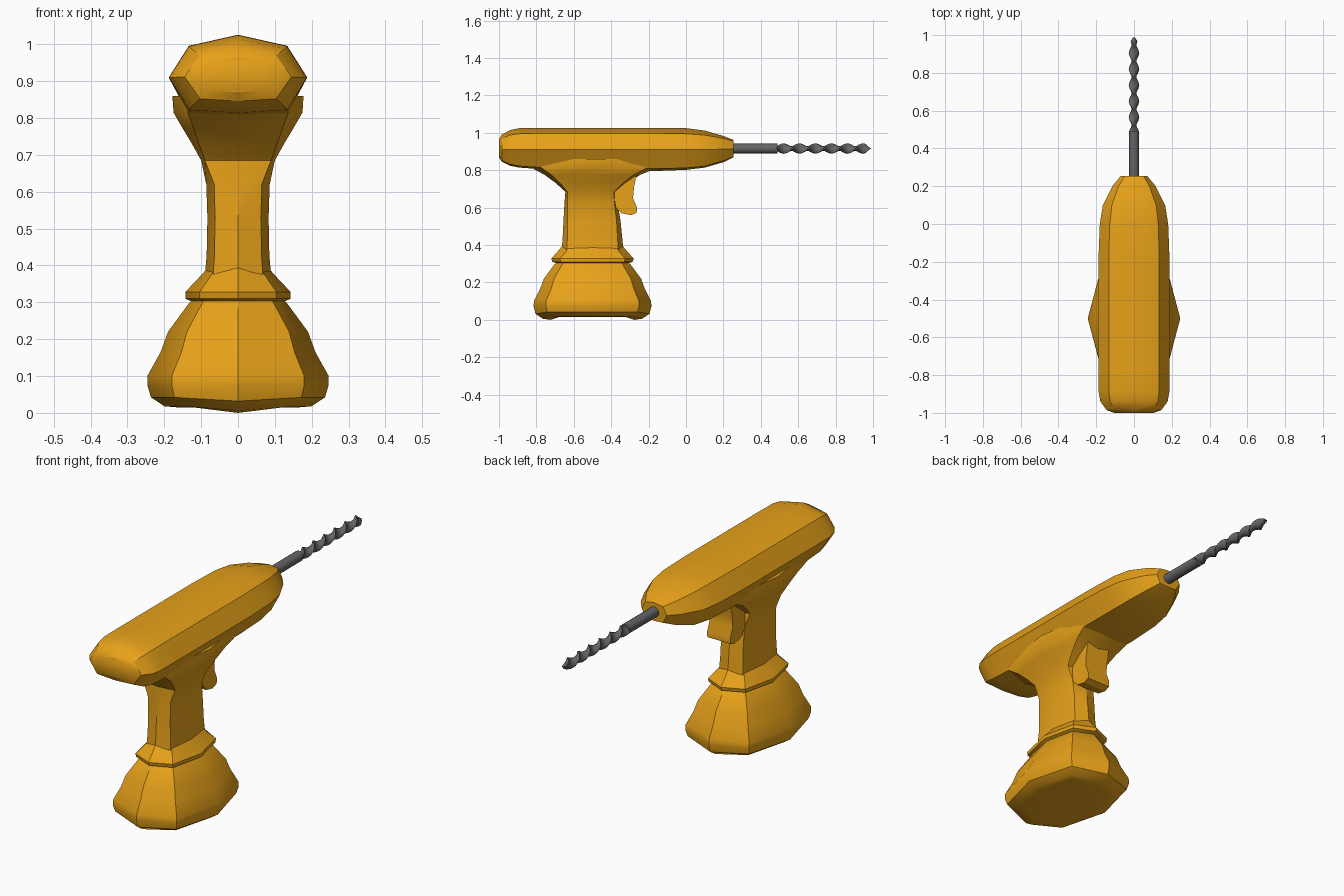
import bpy, bmesh, math


def material(name, color):
    m = bpy.data.materials.new(name)
    m.diffuse_color = color
    return m


ORANGE = material("orange_plastic", (0.80, 0.36, 0.01, 1))
STEEL = material("dark_steel", (0.13, 0.13, 0.135, 1))


def loft(name, rings, mat, angle=30):
    """Skin a list of equal-length rings of points, capping both ends."""
    bm = bmesh.new()
    vs = [[bm.verts.new(p) for p in r] for r in rings]
    n = len(rings[0])
    for a, b in zip(vs, vs[1:]):
        for i in range(n):
            j = (i + 1) % n
            bm.faces.new((a[i], a[j], b[j], b[i]))
    bm.faces.new(vs[0])
    bm.faces.new(vs[-1])
    bmesh.ops.recalc_face_normals(bm, faces=bm.faces)
    me = bpy.data.meshes.new(name)
    bm.to_mesh(me)
    bm.free()
    me.materials.append(mat)
    ob = bpy.data.objects.new(name, me)
    bpy.context.collection.objects.link(ob)
    bpy.ops.object.select_all(action='DESELECT')
    ob.select_set(True)
    bpy.context.view_layer.objects.active = ob
    bpy.ops.object.shade_smooth_by_angle(angle=math.radians(angle))
    return ob


def upright_ring(z, hx, y0, y1, kx=0.75, ky=0.8, pitch=0.0):
    """Eight-sided horizontal section; pitch moves the front/back points in z."""
    c, h = (y0 + y1) / 2, (y1 - y0) / 2
    return [(hx, c, z), (kx * hx, c + ky * h, z), (0, c + h, z + pitch),
            (-kx * hx, c + ky * h, z), (-hx, c, z), (-kx * hx, c - ky * h, z),
            (0, c - h, z + pitch), (kx * hx, c - ky * h, z)]


def body_ring(y, w, top, ridge, mid, low, bottom):
    """Eight-sided section of the motor housing."""
    k = 0.71 * w
    return [(0, y, top), (k, y, ridge), (w, y, mid), (k, y, low),
            (0, y, bottom), (-k, y, low), (-w, y, mid), (-k, y, ridge)]


# Motor housing
loft("motor_housing", [body_ring(*r) for r in [
    (-1.00, 0.105, 0.965, 0.955, 0.915, 0.875, 0.870),
    (-0.985, 0.145, 0.99, 0.97, 0.912, 0.852, 0.846),
    (-0.94, 0.178, 1.015, 0.988, 0.91, 0.832, 0.824),
    (-0.89, 0.187, 1.025, 0.995, 0.91, 0.822, 0.814),
    (-0.78, 0.188, 1.026, 0.996, 0.91, 0.815, 0.806),
    (-0.18, 0.188, 1.026, 0.996, 0.91, 0.808, 0.795),
    (0.00, 0.181, 1.025, 0.995, 0.91, 0.812, 0.802),
    (0.10, 0.165, 1.012, 0.988, 0.91, 0.822, 0.814),
    (0.20, 0.115, 0.983, 0.970, 0.913, 0.850, 0.843),
    (0.255, 0.07, 0.962, 0.955, 0.915, 0.873, 0.870),
]], ORANGE)

# Handle, flaring into the housing
loft("handle", [upright_ring(z, hx, y0, y1, kx, ky) for z, hx, y0, y1, kx, ky in [
    (0.37, 0.090, -0.665, -0.335, 0.75, 0.84),
    (0.43, 0.085, -0.660, -0.340, 0.75, 0.84),
    (0.53, 0.083, -0.655, -0.350, 0.75, 0.86),
    (0.62, 0.086, -0.650, -0.365, 0.75, 0.88),
    (0.685, 0.100, -0.645, -0.375, 0.9, 0.92),
    (0.73, 0.125, -0.695, -0.315, 0.85, 0.88),
    (0.775, 0.152, -0.755, -0.245, 0.8, 0.86),
    (0.815, 0.175, -0.83, -0.15, 0.78, 0.84),
    (0.86, 0.178, -0.84, -0.12, 0.75, 0.84),
]], ORANGE)

# Battery base with collar
loft("battery_base", [upright_ring(z, hx, -0.5 - hy, -0.5 + hy, 0.73, 0.79, p)
                      for z, hx, hy, p in [
    (0.015, 0.165, 0.225, -0.015),
    (0.018, 0.200, 0.265, -0.012),
    (0.042, 0.236, 0.305, -0.01),
    (0.072, 0.245, 0.315, 0),
    (0.102, 0.245, 0.313, 0),
    (0.165, 0.210, 0.280, 0),
    (0.220, 0.190, 0.260, 0),
    (0.295, 0.135, 0.205, 0),
    (0.303, 0.128, 0.195, 0),
    (0.310, 0.143, 0.215, 0),
    (0.328, 0.143, 0.220, 0),
    (0.365, 0.108, 0.180, 0.008),
    (0.387, 0.088, 0.162, 0.008),
]], ORANGE)

# Trigger: side profile extruded across the grip, with a finger hollow
profile = [(-0.40, 0.78), (-0.265, 0.775), (-0.278, 0.71), (-0.283, 0.65),
           (-0.262, 0.60), (-0.264, 0.572), (-0.295, 0.56), (-0.345, 0.57),
           (-0.375, 0.60), (-0.385, 0.66), (-0.40, 0.69)]
loft("trigger", [[(x, y, z) for y, z in profile] for x in (-0.065, 0.065)], ORANGE)

# Drill bit shank
AXIS_Z = 0.916
loft("bit_shank", [[(0.026 * math.cos(a), y, AXIS_Z + 0.026 * math.sin(a))
                    for a in [i * math.tau / 16 for i in range(16)]]
                   for y in (0.22, 0.49)], STEEL)

# Twisted drill bit: two-lobed section swept along a helix
rings = []
STEPS = 60
for s in range(STEPS + 1):
    t = s / STEPS
    y = 0.48 + 0.51 * t
    scale = min(1.0, (0.992 - y) / 0.03)
    twist = t * math.tau * 3
    ring = []
    for i in range(12):
        a = i * math.tau / 12
        u = 0.028 * math.cos(a) * scale
        v = 0.013 * math.sin(a) * scale
        ring.append((u * math.cos(twist) - v * math.sin(twist), y,
                     AXIS_Z + u * math.sin(twist) + v * math.cos(twist)))
    rings.append(ring)
loft("twist_bit", rings, STEEL, 40)
